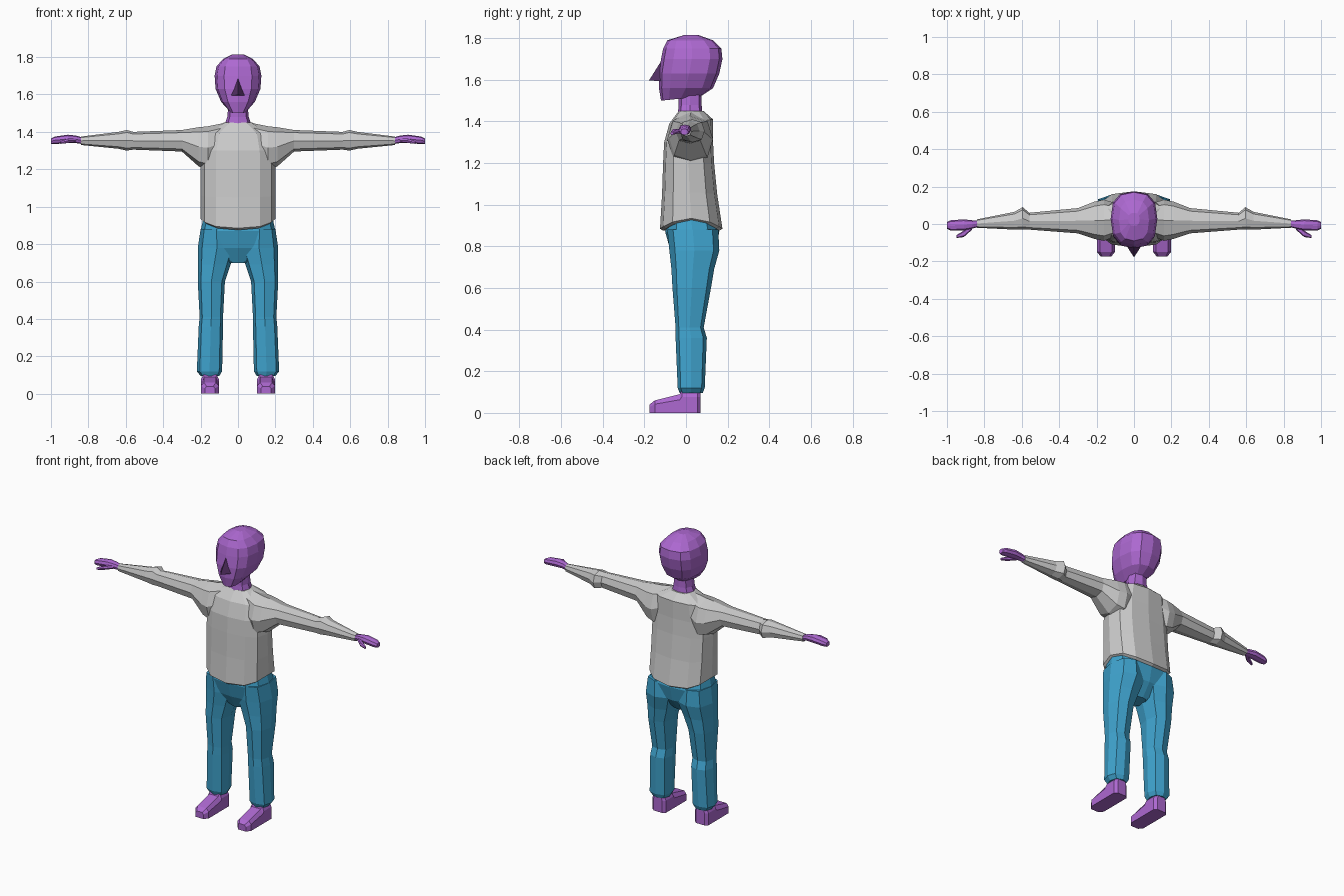
import bpy, bmesh
from math import cos, sin, pi, copysign

if "Cube" in bpy.data.objects:
    bpy.data.objects.remove(bpy.data.objects["Cube"], do_unlink=True)


def material(name, red, green, blue):
    mat = bpy.data.materials.new(name)
    mat.use_nodes = True
    colour = (red, green, blue, 1)
    mat.diffuse_color = colour
    mat.node_tree.nodes["Principled BSDF"].inputs["Base Color"].default_value = colour
    return mat


SKIN = material("purple skin", red=0.42, green=0.14, blue=0.64)
NOSE = material("dark purple", red=0.09, green=0.03, blue=0.13)
SHIRT = material("light grey cloth", red=0.6, green=0.6, blue=0.6)
PANTS = material("blue cloth", red=0.05, green=0.37, blue=0.62)


def outline(sides, power):
    """Closed rounded-square outline, each coordinate running from -1 to 1."""
    def square_off(value):
        return copysign(abs(round(value, 6)) ** power, value)
    angles = [2 * pi * i / sides for i in range(sides)]
    return [(square_off(cos(a)), square_off(sin(a))) for a in angles]


def between(low, high, t):
    return (low + high) / 2 + t * (high - low) / 2


def level(z, outer, front, back, inner=None, sag=0, tilt=0, sides=12, power=0.75):
    """Horizontal section; sag lowers its front and back, tilt lifts its back."""
    inner = -outer if inner is None else inner
    return [(between(inner, outer, u), between(front, back, v), z - sag * v * v + tilt * v)
            for u, v in outline(sides, power)]


def slice_x(x, front, back, bottom, top, sides=8, power=0.8):
    """Section across an arm or a hand."""
    return [(x, between(front, back, u), between(bottom, top, v))
            for u, v in outline(sides, power)]


def shoe_slice(y, width, height, middle=0.15):
    """Section across a shoe: flat sole, bevelled upper edges."""
    half = [(width / 2, 0), (width / 2, height * 0.7), (width / 3, height)]
    whole = half + [(-x, z) for x, z in reversed(half)]
    return [(middle + x, y, z) for x, z in whole]


def loft(name, mat, rings, side=1):
    """Bridge equal sections into a closed part; side -1 mirrors it."""
    bm = bmesh.new()
    loops = [[bm.verts.new((x * side, y, z)) for x, y, z in ring] for ring in rings]
    for lower, upper in zip(loops, loops[1:]):
        for i in range(len(lower)):
            bm.faces.new((lower[i - 1], lower[i], upper[i], upper[i - 1]))
    bm.faces.new(loops[0])
    bm.faces.new(loops[-1])
    bmesh.ops.recalc_face_normals(bm, faces=bm.faces)
    mesh = bpy.data.meshes.new(name)
    bm.to_mesh(mesh)
    bm.free()
    mesh.materials.append(mat)
    bpy.context.collection.objects.link(bpy.data.objects.new(name, mesh))


# Head, from the chin up to the crown
loft("head", SKIN, [
    level(z=1.51, outer=0.045, front=-0.12, back=0.07, tilt=0.01),
    level(z=1.56, outer=0.09, front=-0.13, back=0.13),
    level(z=1.63, outer=0.12, front=-0.13, back=0.16),
    level(z=1.7, outer=0.125, front=-0.12, back=0.175),
    level(z=1.75, outer=0.115, front=-0.11, back=0.17),
    level(z=1.79, outer=0.08, front=-0.09, back=0.13),
    level(z=1.815, outer=0.03, front=-0.01, back=0.06),
])
loft("neck", SKIN, [
    level(z=1.43, outer=0.075, front=-0.04, back=0.08, sides=8),
    level(z=1.48, outer=0.057, front=-0.035, back=0.075, sides=8),
    level(z=1.56, outer=0.05, front=-0.035, back=0.075, sides=8),
])

# Nose: a three-sided cone pointing forward and slightly down
bpy.ops.mesh.primitive_cone_add(vertices=3, radius1=0.065, depth=0.08,
                                location=(0, -0.14, 1.61), rotation=(1.9, 0, 0))
nose = bpy.context.object
nose.name = "nose"
nose.data.materials.append(NOSE)

# Shirt body, with a hem that dips at the front and back
loft("shirt_body", SHIRT, [
    level(z=0.925, outer=0.185, front=-0.11, back=0.16, sag=0.05),
    level(z=0.935, outer=0.2, front=-0.125, back=0.175, sag=0.05),
    level(z=1.06, outer=0.2, front=-0.115, back=0.15, sag=0.01),
    level(z=1.2, outer=0.2, front=-0.11, back=0.135),
    level(z=1.3, outer=0.195, front=-0.105, back=0.13),
    level(z=1.4, outer=0.17, front=-0.08, back=0.13, tilt=0.01),
    level(z=1.45, outer=0.075, front=-0.035, back=0.085),
])

# Trouser seat, closing at the crotch
loft("trouser_seat", PANTS, [
    level(z=0.94, outer=0.185, front=-0.09, back=0.14),
    level(z=0.87, outer=0.2, front=-0.1, back=0.16),
    level(z=0.78, outer=0.195, front=-0.075, back=0.14),
    level(z=0.7, outer=0.045, front=-0.035, back=0.08),
])

for label, side in (("left", 1), ("right", -1)):
    # Sleeve, deep at the armpit and with a bump at the elbow
    loft(label + "_sleeve", SHIRT, [
        slice_x(x=0.06, front=-0.05, back=0.1, bottom=1.25, top=1.45),
        slice_x(x=0.16, front=-0.09, back=0.13, bottom=1.2, top=1.43),
        slice_x(x=0.21, front=-0.08, back=0.12, bottom=1.215, top=1.425),
        slice_x(x=0.3, front=-0.05, back=0.085, bottom=1.295, top=1.41),
        slice_x(x=0.56, front=-0.03, back=0.06, bottom=1.305, top=1.4),
        slice_x(x=0.595, front=-0.03, back=0.09, bottom=1.3, top=1.41),
        slice_x(x=0.64, front=-0.03, back=0.065, bottom=1.31, top=1.4),
        slice_x(x=0.84, front=-0.02, back=0.025, bottom=1.33, top=1.375),
    ], side)

    # Hand and thumb
    loft(label + "_hand", SKIN, [
        slice_x(x=0.83, front=-0.015, back=0.02, bottom=1.335, top=1.37),
        slice_x(x=0.865, front=-0.025, back=0.02, bottom=1.34, top=1.38),
        slice_x(x=0.91, front=-0.035, back=0.025, bottom=1.34, top=1.385),
        slice_x(x=0.98, front=-0.035, back=0.02, bottom=1.335, top=1.375),
        slice_x(x=1, front=-0.025, back=0.01, bottom=1.335, top=1.365),
    ], side)
    loft(label + "_thumb", SKIN, [
        slice_x(x=0.865, front=-0.03, back=0, bottom=1.345, top=1.365, sides=6),
        slice_x(x=0.91, front=-0.07, back=-0.035, bottom=1.34, top=1.365, sides=6),
        slice_x(x=0.95, front=-0.075, back=-0.06, bottom=1.335, top=1.35, sides=6),
    ], side)

    # Trouser leg, with a fold behind the knee and a turned-in cuff
    loft(label + "_trouser_leg", PANTS, [
        level(z=0.88, inner=0.03, outer=0.2, front=-0.09, back=0.155, sides=8),
        level(z=0.78, inner=0.01, outer=0.215, front=-0.08, back=0.16, sides=8),
        level(z=0.69, inner=0.04, outer=0.215, front=-0.07, back=0.135, sides=8),
        level(z=0.6, inner=0.07, outer=0.215, front=-0.065, back=0.12, sides=8),
        level(z=0.41, inner=0.08, outer=0.205, front=-0.05, back=0.085, sides=8),
        level(z=0.36, inner=0.08, outer=0.21, front=-0.05, back=0.1, sides=8),
        level(z=0.12, inner=0.085, outer=0.22, front=-0.04, back=0.09, sides=8),
        level(z=0.095, inner=0.1, outer=0.2, front=-0.03, back=0.08, sides=8),
    ], side)

    # Shoe, swept from the toe to the heel
    loft(label + "_shoe", SKIN, [
        shoe_slice(y=-0.175, width=0.055, height=0.04),
        shoe_slice(y=-0.15, width=0.095, height=0.06),
        shoe_slice(y=-0.03, width=0.095, height=0.09),
        shoe_slice(y=-0.02, width=0.095, height=0.11),
        shoe_slice(y=0.055, width=0.095, height=0.11),
        shoe_slice(y=0.07, width=0.06, height=0.11),
    ], side)
